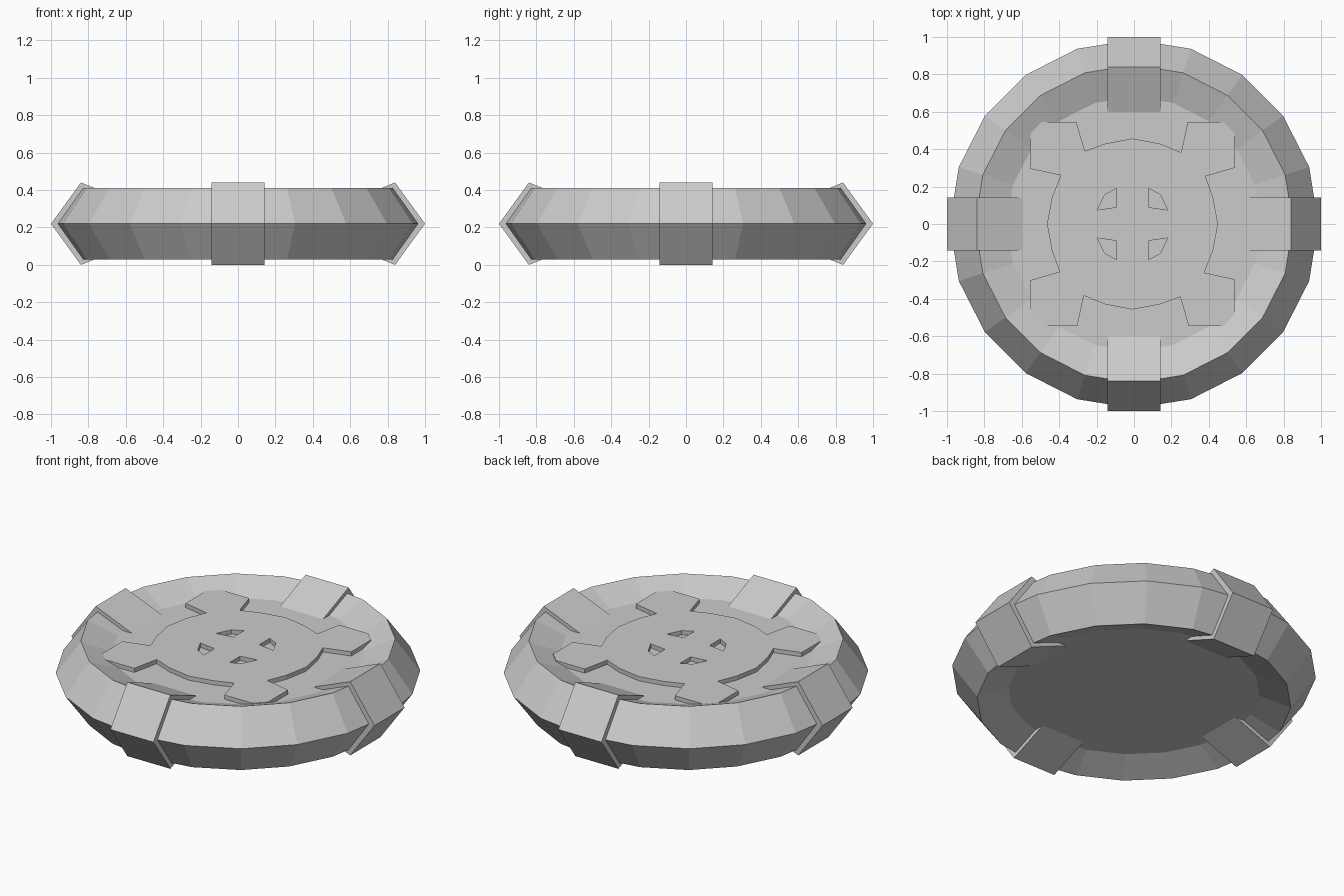
import bpy, bmesh
from math import cos, sin, pi

if "Cube" in bpy.data.objects:
    bpy.data.objects.remove(bpy.data.objects["Cube"])

MID, SIDES = 0.22, 20


def mesh_object(name, bm):
    bmesh.ops.recalc_face_normals(bm, faces=bm.faces)
    me = bpy.data.meshes.new(name)
    bm.to_mesh(me)
    bm.free()
    ob = bpy.data.objects.new(name, me)
    bpy.context.collection.objects.link(ob)
    return ob


# Dished disc: rings of (radius, z) capped on both sides
bm = bmesh.new()
profile = [(0.68, 0.343), (0.85, 0.41), (0.985, MID), (0.85, 0.03), (0.68, 0.097)]
rings = [[bm.verts.new((r * cos(2 * pi * i / SIDES), r * sin(2 * pi * i / SIDES), z))
          for i in range(SIDES)] for r, z in profile]
for a, b in zip(rings, rings[1:]):
    for i in range(SIDES):
        j = (i + 1) % SIDES
        bm.faces.new((a[i], a[j], b[j], b[i]))
bm.faces.new(rings[0])
bm.faces.new(rings[-1])
mesh_object("dished_disc", bm)

# Four clamps wrapping the rim
clamp_profile = [(0.595, 0.342), (0.84, 0.44), (1.0, MID), (0.84, 0.0), (0.595, 0.098)]
for k in range(4):
    bm = bmesh.new()
    face = bm.faces.new([bm.verts.new((r, -0.142, z)) for r, z in clamp_profile])
    ext = bmesh.ops.extrude_face_region(bm, geom=[face])
    bmesh.ops.translate(bm, vec=(0, 0.284, 0),
                        verts=[v for v in ext["geom"] if isinstance(v, bmesh.types.BMVert)])
    clamp = mesh_object(f"rim_clamp_{k + 1}", bm)
    clamp.rotation_euler.z = k * pi / 2


# Raised centre plate with four tabs and four small openings
def quarter_turn(points, k):
    for _ in range(k):
        points = [(-y, x) for x, y in points]
    return points


quarter = [(0.457, 0), (0.43, 0.145), (0.39, 0.255), (0.545, 0.30), (0.545, 0.485),
           (0.485, 0.545), (0.295, 0.545), (0.26, 0.383), (0.145, 0.43)]
hole = [(0.085, 0.09), (0.188, 0.075), (0.147, 0.158), (0.085, 0.19)]
outline = [p for k in range(4) for p in quarter_turn(quarter, k)]
holes = [[(sx * x, sy * y) for x, y in hole] for sx in (1, -1) for sy in (1, -1)]

curve = bpy.data.curves.new("centre_plate", "CURVE")
curve.dimensions = "2D"
curve.fill_mode = "BOTH"
curve.extrude = 0.014
for pts in [outline] + holes:
    sp = curve.splines.new("POLY")
    sp.points.add(len(pts) - 1)
    for p, (x, y) in zip(sp.points, pts):
        p.co = (x, y, 0, 1)
    sp.use_cyclic_u = True
plate = bpy.data.objects.new("centre_plate", curve)
bpy.context.collection.objects.link(plate)
plate.location = (-0.008, 0, 0.354)
bpy.context.view_layer.objects.active = plate
plate.select_set(True)
bpy.ops.object.convert(target="MESH")
bpy.ops.object.shade_flat()
